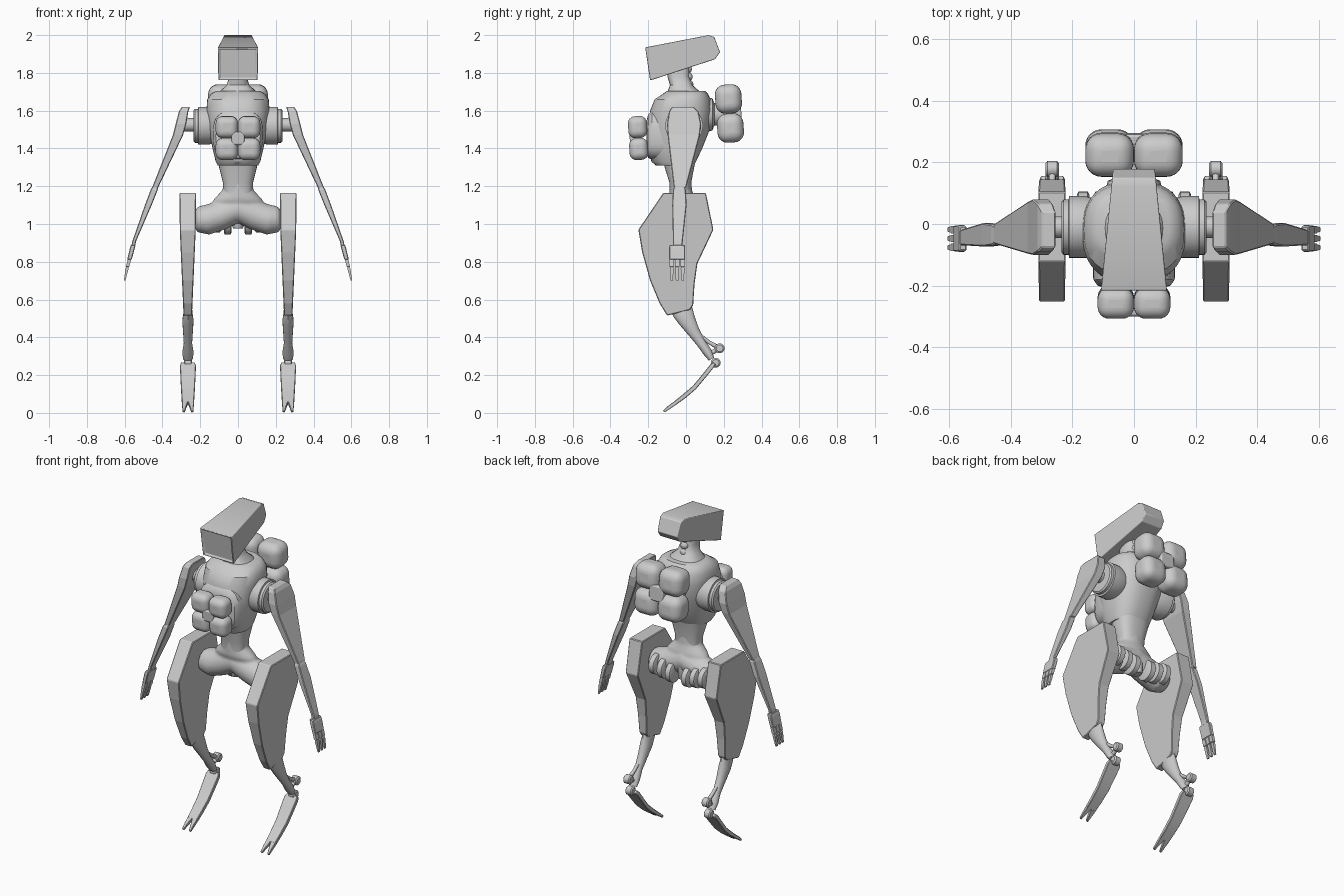
import bpy, bmesh, math
from mathutils import Vector, Matrix

if "Cube" in bpy.data.objects:
    bpy.data.objects.remove(bpy.data.objects["Cube"])

X, Y, Z = Vector((1, 0, 0)), Vector((0, 1, 0)), Vector((0, 0, 1))


def finish(bm, name, mirror=False, bevel=0, seg=1, smooth=True, angle=35):
    bmesh.ops.recalc_face_normals(bm, faces=bm.faces)
    me = bpy.data.meshes.new(name)
    bm.to_mesh(me)
    bm.free()
    ob = bpy.data.objects.new(name, me)
    bpy.context.collection.objects.link(ob)
    if bevel:
        m = ob.modifiers.new("bevel", 'BEVEL')
        m.width, m.segments, m.limit_method = bevel, seg, 'ANGLE'
        m.angle_limit = math.radians(30)
    if mirror:
        ob.modifiers.new("mirror", 'MIRROR')
    if smooth:
        bpy.ops.object.select_all(action='DESELECT')
        ob.select_set(True)
        bpy.context.view_layer.objects.active = ob
        bpy.ops.object.shade_smooth_by_angle(angle=math.radians(angle))
    return ob


def sweep(name, pts, n=24, u=X, t=None, power=2.0, **kw):
    """Skin sections (x, y, z, ra, rb) along a path; n=4 gives rectangles."""
    bm = bmesh.new()
    P = [Vector(p[:3]) for p in pts]
    rings = []
    for i, p in enumerate(pts):
        d = t or (P[min(i + 1, len(P) - 1)] - P[max(i - 1, 0)]).normalized()
        b = d.cross(u).normalized()
        a = b.cross(d).normalized()
        ring = []
        for k in range(n):
            if n == 4:
                c, s = [(1, 1), (-1, 1), (-1, -1), (1, -1)][k]
            else:
                w = 2 * math.pi * k / n
                c, s = (math.copysign(abs(f) ** (2 / power), f) for f in (math.cos(w), math.sin(w)))
            ring.append(bm.verts.new(P[i] + a * c * p[3] + b * s * p[4]))
        rings.append(ring)
    for r0, r1 in zip(rings, rings[1:]):
        for k in range(n):
            bm.faces.new((r0[k], r0[(k + 1) % n], r1[(k + 1) % n], r1[k]))
    bm.faces.new(rings[0])
    bm.faces.new(rings[-1])
    return finish(bm, name, **kw)


def slab(name, profile, inner, outer, inset=None, **kw):
    """Side profile (y, z) given thickness between x=inner(y,z) and outer(y,z)."""
    bm = bmesh.new()
    A = [bm.verts.new((inner(y, z), y, z)) for y, z in profile]
    B = [bm.verts.new((outer(y, z), y, z)) for y, z in profile]
    bm.faces.new(A)
    bm.faces.new(B)
    n = len(A)
    sides = [bm.faces.new((A[i], A[(i + 1) % n], B[(i + 1) % n], B[i])) for i in range(n)]
    if inset is not None:
        bmesh.ops.recalc_face_normals(bm, faces=bm.faces)
        bmesh.ops.inset_region(bm, faces=[sides[inset]], thickness=0.013)
        bmesh.ops.inset_region(bm, faces=[sides[inset]], thickness=0.003, depth=-0.008)
    return finish(bm, name, **kw)


def block(name, c, h, rot=0, **kw):
    bm = bmesh.new()
    bmesh.ops.create_cube(bm, size=2)
    bm.transform(Matrix.Translation(c) @ Matrix.Rotation(rot, 4, 'X') @ Matrix.Diagonal((*h, 1)))
    return finish(bm, name, **kw)


def ball(name, c, r, **kw):
    bm = bmesh.new()
    bmesh.ops.create_uvsphere(bm, u_segments=16, v_segments=10, radius=r)
    bm.transform(Matrix.Translation(c))
    return finish(bm, name, angle=60, **kw)


def pods(name, c, hx, hy, hz, tilt, front):
    """Four rounded pods around a small square hub."""
    R = Matrix.Rotation(tilt, 3, 'X')
    for sx in (-1, 1):
        for sz in (-1, 1):
            o = Vector(c) + R @ Vector((sx * hx, 0, sz * hz))
            block(name + "_pod", o, (hx, hy, hz), tilt, bevel=min(hx, hy) * 0.75, seg=6, angle=60)
    o = Vector(c) + R @ Vector((0, front * hy * 0.55, 0))
    block(name + "_hub", o, (hx * 0.6, hy * 0.35, hz * 0.6), tilt, bevel=0.008, seg=2)


# Head: tapered box with a recessed screen
w = lambda y, z: 0.107 - 0.1 * (y + 0.216)
slab("head", [(-0.216, 1.935), (0.12, 2.0), (0.15, 1.99), (0.18, 1.91), (0.153, 1.872), (-0.19, 1.76)],
     lambda y, z: -w(y, z), w, inset=5, bevel=0.012, seg=3)

# Neck
sweep("neck", [(0, -0.01, 1.66, .12, .105), (0, -0.01, 1.695, .105, .09), (0, -0.025, 1.735, .06, .06),
               (0, -0.04, 1.78, .046, .058), (0, -0.045, 1.87, .046, .065)], t=Z, power=2.5)
for i in range(3):
    ball("neck_vertebra", (0, 0.015 - .004 * i, 1.74 + .04 * i), .024)

# Torso
sweep("chest", [(0, -.06, 1.31, .108, .1), (0, -.065, 1.33, .118, .118), (0, -.057, 1.40, .135, .143),
                (0, -.037, 1.5, .155, .163), (0, -.025, 1.6, .167, .165), (0, -.018, 1.66, .163, .148),
                (0, -.003, 1.69, .143, .118), (0, 0, 1.705, .115, .1)], n=40, t=Z, power=2.5)
sweep("chest_plate", [(0, -.1, 1.47, .135, .135), (0, -.18, 1.47, .132, .13), (0, -.2, 1.465, .118, .115),
                      (0, -.208, 1.46, .09, .09)], n=32, t=Y, power=3)
sweep("abdomen", [(0, -.03, 1.4, .112, .095), (0, -.035, 1.3, .1, .078), (0, -.03, 1.22, .08, .058),
                  (0, -.03, 1.16, .078, .056)], n=32, t=Z, power=2.6)
pods("chest_cluster", (0, -.253, 1.455), .059, .05, .058, math.radians(3), -1)
pods("back_cluster", (0, .23, 1.585), .079, .07, .077, math.radians(4), 1)
sweep("back_mount", [(0, .08, 1.58, .1, .1), (0, .14, 1.58, .085, .085), (0, .15, 1.58, .06, .06),
                     (0, .22, 1.585, .06, .06)], t=Y)

# Pelvis: waist and hip tubes blended into one surface
hips = sweep("pelvis", [(s * x, -.01, z, r, r) for s, x, z, r in
             [(-1, .225, 1.025, .05), (-1, .215, 1.025, .068), (-1, .165, 1.022, .08), (-1, .09, 1.045, .077),
              (0, 0, 1.08, .075), (1, .09, 1.045, .077), (1, .165, 1.022, .08), (1, .215, 1.025, .068),
              (1, .225, 1.025, .05)]], u=Y)
waist = sweep("waist", [(0, -.03, 1.24, .076, .058), (0, -.028, 1.18, .082, .06), (0, -.02, 1.13, .13, .068),
                        (0, -.01, 1.07, .15, .055)], t=Z)
bpy.ops.object.select_all(action='DESELECT')
waist.select_set(True)
hips.select_set(True)
bpy.context.view_layer.objects.active = hips
bpy.ops.object.join()
m = hips.modifiers.new("remesh", 'REMESH')
m.mode, m.voxel_size, m.use_smooth_shade = 'VOXEL', 0.008, True
m = hips.modifiers.new("smooth", 'SMOOTH')
m.iterations, m.factor = 8, 0.5

# Ribbed rings behind the hips
for i in range(3):
    c = Vector((.055 + .055 * i, .045, 1.005 + .01 * i))
    sweep("hip_ring", [(*(c + X * d), r, r) for d, r in
                       [(-.02, .05), (-.015, .06), (.015, .06), (.02, .05)]], u=Y, t=X, mirror=True)
sweep("tail_joint", [(0, .02, 1.06, .03, .04), (0, .02, .985, .03, .04), (0, .02, .975, .024, .034)],
      t=Z, mirror=False)

# Shoulders
sweep("shoulder_disc", [(x, -.01, 1.52, r, r) for x, r in
                        [(.12, .09), (.155, .1), (.21, .1), (.212, .09), (.228, .09), (.235, .082)]],
      n=32, u=Y, t=X, mirror=True)
sweep("shoulder_shaft", [(.22, -.01, 1.525, .035, .035), (.3, -.01, 1.525, .035, .035)], u=Y, t=X, mirror=True)

# Arms: flat-faced tapered plates
sweep("upper_arm", [(.276, -.018, 1.62, .022, .057), (.288, -.012, 1.595, .025, .078), (.302, -.01, 1.53, .028, .09),
                    (.318, -.012, 1.47, .027, .085), (.44, -.032, 1.19, .016, .032)],
      n=4, t=Z, mirror=True, bevel=.004, smooth=False)
sweep("forearm", [(.438, -.035, 1.2, .014, .026), (.444, -.035, 1.18, .019, .034), (.475, -.035, 1.1, .018, .038),
                  (.549, -.043, .91, .01, .026), (.556, -.045, .88, .01, .024)],
      n=4, t=Z, mirror=True, bevel=.004, smooth=False)
sweep("hand", [(.554, -.047, .89, .012, .04), (.56, -.047, .87, .013, .043), (.575, -.047, .81, .012, .042)],
      n=4, t=Z, mirror=True, bevel=.004, smooth=False)
for y in (-.076, -.047, -.018):
    sweep("finger", [(.574, y, .815, .009, .012), (.584, y, .775, .009, .012), (.585, y, .772, .006, .008),
                     (.587, y, .764, .008, .01), (.6, y, .702, .004, .007)],
          n=4, t=Z, mirror=True, smooth=False)

# Thighs: broad armoured plates
th = lambda y, z: .022 + .022 * min(1, max(0, (z - .51) / .5))
slab("thigh", [(-.12, 1.165), (.105, 1.165), (.145, .97), (.06, .79), (.045, .68), (.038, .57), (.02, .545),
               (-.1, .515), (-.14, .58), (-.19, .7), (-.232, .85), (-.252, .97)],
     lambda y, z: .266 - th(y, z), lambda y, z: .266 + th(y, z), mirror=True, bevel=.004, smooth=False)

# Shins and ankle joints
K = .265
sweep("shin", [(K, -.035, .575, .02, .055), (K, -.015, .53, .024, .055), (K, .005, .49, .03, .046),
               (K, .04, .43, .026, .033), (K, .08, .37, .022, .025), (K, .115, .32, .03, .024),
               (K, .135, .285, .026, .016)], n=16, mirror=True)
sweep("ankle_strut", [(K, .03, .47, .012, .012), (K, .075, .41, .01, .01), (K, .12, .375, .01, .01),
                      (K, .178, .342, .012, .012)], n=12, mirror=True)
sweep("ankle_link", [(K, .178, .342, .012, .012), (K, .12, .31, .012, .012)], n=12, mirror=True)
for y, z in ((.178, .342), (.157, .265)):
    sweep("ankle_joint", [(K + d, y, z, r, r) for d, r in
                          [(-.022, .018), (-.016, .026), (.016, .026), (.022, .018)]], u=Y, t=X, mirror=True)

# Feet: curved blades ending in two toes
sweep("foot", [(K, .15, .262, .036, .01), (K, .135, .245, .042, .012), (K, .095, .195, .04, .012),
               (K, .045, .135, .037, .012), (K, -.01, .088, .034, .012), (K, -.06, .05, .032, .01)],
      n=4, mirror=True, bevel=.003)
for s in (-1, 1):
    sweep("toe", [(K + s * .016, -.056, .053, .016, .01), (K + s * .02, -.09, .029, .01, .009),
                  (K + s * .023, -.118, .007, .006, .006)], n=4, mirror=True, bevel=.002)
